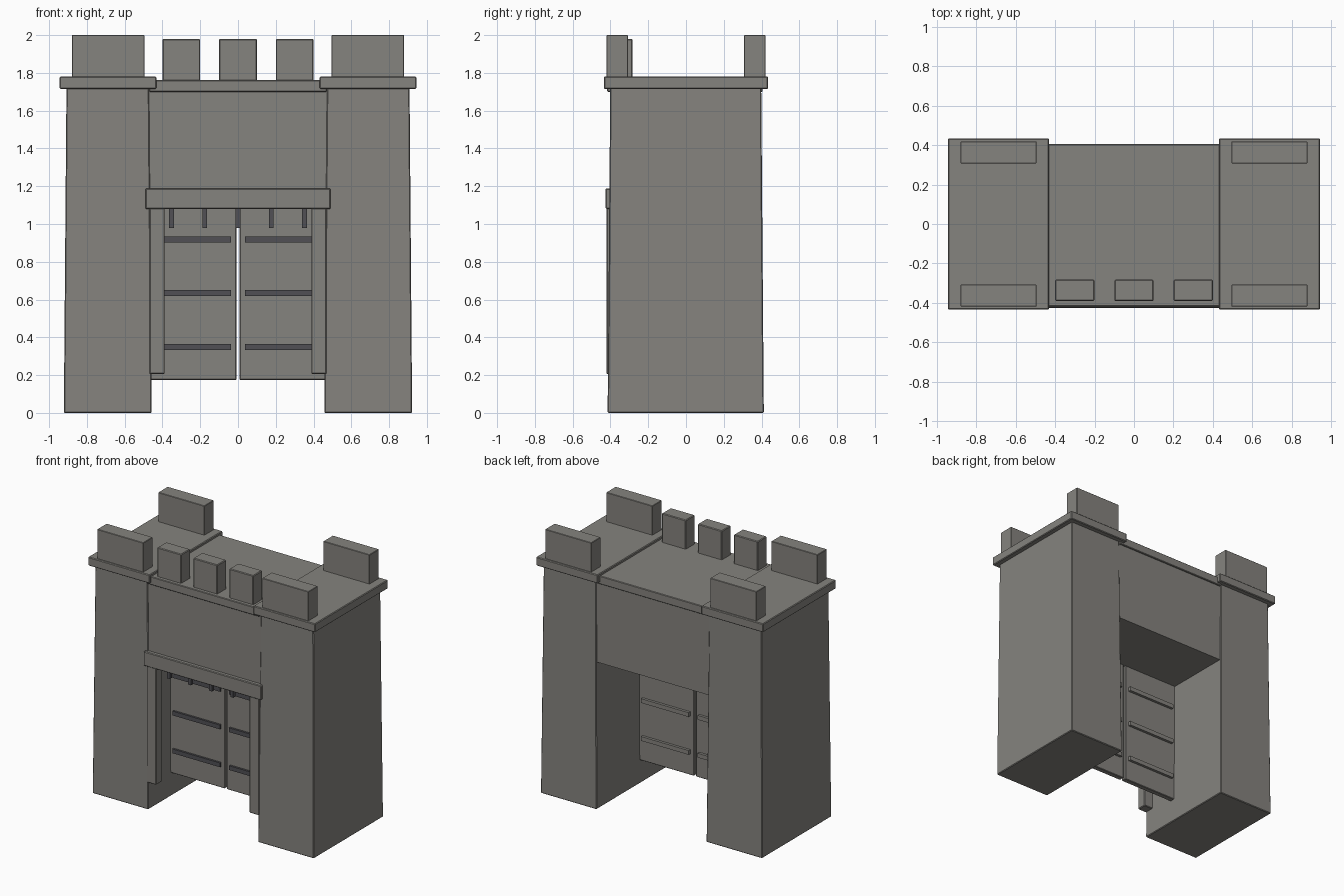
import bpy
import bmesh

cube = bpy.data.objects.get("Cube")
if cube:
    bpy.data.objects.remove(cube, do_unlink=True)


def material(name, colour):
    mat = bpy.data.materials.new(name)
    mat.use_nodes = True
    mat.diffuse_color = (*colour, 1)
    bsdf = next(n for n in mat.node_tree.nodes if n.type == 'BSDF_PRINCIPLED')
    bsdf.inputs["Base Color"].default_value = (*colour, 1)
    return mat


stone = material("stone grey", (0.235, 0.228, 0.21))
iron = material("dark iron", (0.082, 0.08, 0.09))


def block(name, xs, ys, zs, mat=stone, taper=0, bevel=0.005):
    """Box between the given limits; taper pulls the top sides inward."""
    bm = bmesh.new()
    bmesh.ops.create_cube(bm, size=1)
    lims = (xs, ys, zs)
    for v in bm.verts:
        top = v.co.z > 0
        for i, (lo, hi) in enumerate(lims):
            inset = taper if top and i < 2 else 0
            v.co[i] = hi - inset if v.co[i] > 0 else lo + inset
    if bevel:
        bmesh.ops.bevel(bm, geom=bm.edges[:], offset=bevel, segments=1,
                        affect='EDGES')
    bmesh.ops.recalc_face_normals(bm, faces=bm.faces[:])
    mesh = bpy.data.meshes.new(name)
    bm.to_mesh(mesh)
    bm.free()
    mesh.materials.append(mat)
    obj = bpy.data.objects.new(name, mesh)
    bpy.context.collection.objects.link(obj)
    return obj


def pair(name, xs, ys, zs, **options):
    """Mirrored left (+x) and right (-x) blocks."""
    block("left_" + name, xs, ys, zs, **options)
    block("right_" + name, (-xs[1], -xs[0]), ys, zs, **options)


# Towers with caps and battlements
pair("tower", (0.457, 0.922), (-0.415, 0.412), (0, 1.74), taper=0.014)
pair("tower_cap", (0.432, 0.945), (-0.435, 0.435), (1.715, 1.78))
pair("front_tower_merlon", (0.495, 0.88), (-0.42, -0.307), (1.77, 2.0), bevel=0.003)
pair("back_tower_merlon", (0.495, 0.88), (0.307, 0.42), (1.77, 2.0), bevel=0.003)

# Wall over the passage
block("gate_wall", (-0.48, 0.48), (-0.397, 0.393), (1.1, 1.72), bevel=0)
block("wall_walk", (-0.47, 0.47), (-0.418, 0.405), (1.70, 1.762), bevel=0.004)
for i, x in enumerate((-0.3, 0, 0.3)):
    block(f"wall_merlon_{i + 1}", (x - 0.1, x + 0.1), (-0.39, -0.283), (1.755, 1.98))

# Gate surround
block("lintel", (-0.49, 0.49), (-0.426, -0.34), (1.08, 1.188))
pair("gate_post", (0.388, 0.468), (-0.42, -0.345), (0.205, 1.1))

# Portcullis spikes
for i in range(5):
    x = (i - 2) * 0.176
    block(f"portcullis_spike_{i + 1}", (x - 0.012, x + 0.012), (-0.325, -0.3),
          (0.98, 1.14), mat=iron, bevel=0)

# Doors, iron straps in front and ledges behind
pair("door", (0.008, 0.465), (-0.145, -0.105), (0.175, 1.14), bevel=0.004)
for i, z in enumerate((0.35, 0.635, 0.918)):
    pair(f"door_strap_{i + 1}", (0.038, 0.435), (-0.16, -0.14),
         (z - 0.016, z + 0.016), mat=iron, bevel=0)
    pair(f"door_ledge_{i + 1}", (0.038, 0.435), (-0.11, -0.085),
         (z - 0.016, z + 0.016), bevel=0)
